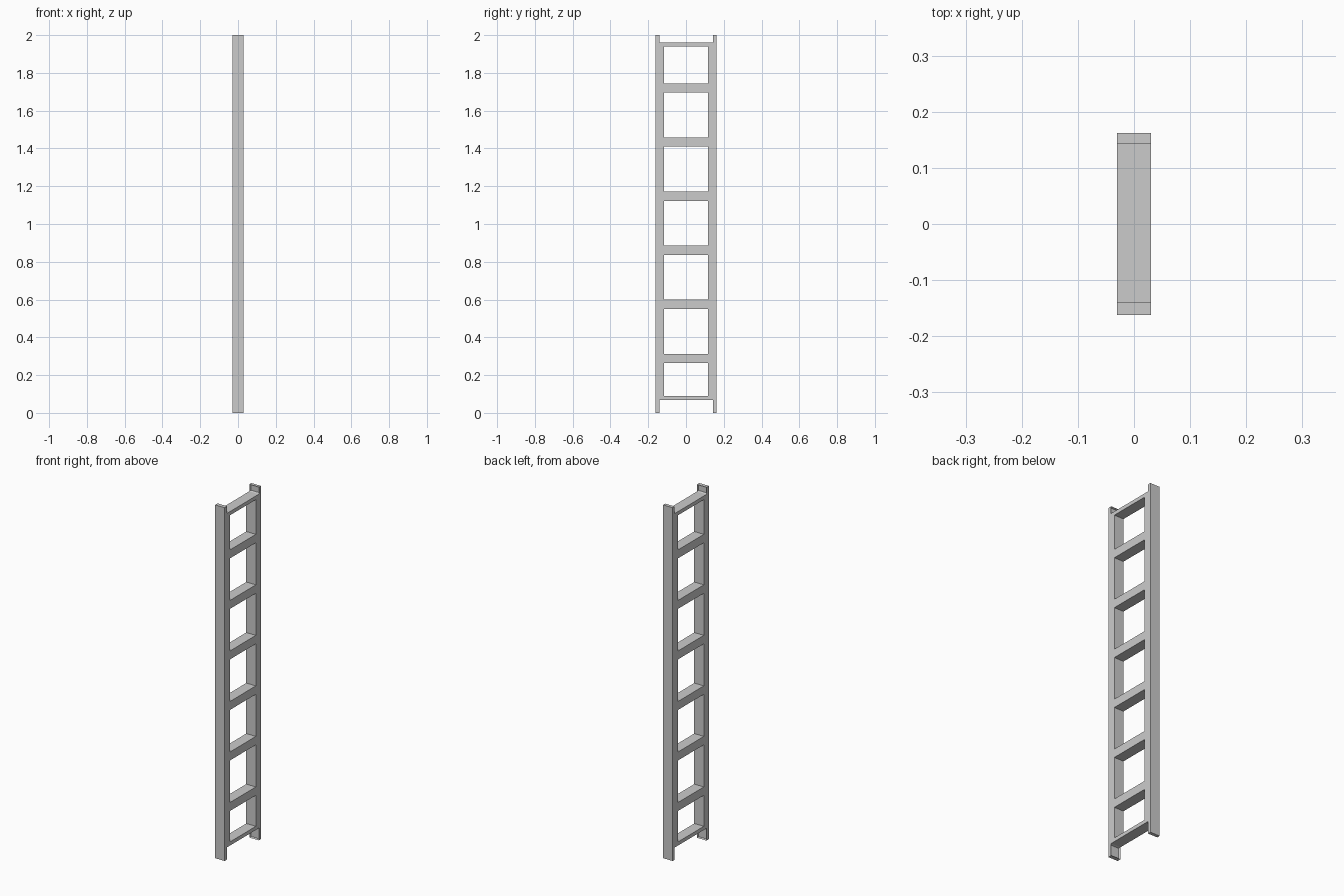
import bpy, bmesh

if "Cube" in bpy.data.objects:
    bpy.data.objects.remove(bpy.data.objects["Cube"])

HALF_X = 0.03
# Grid lines across the ladder and up its height
YS = [-0.162, -0.14, -0.1165, 0.1165, 0.1435, 0.162]
ZS = [0, 0.069, 0.09]
for k in range(6):                      # six evenly spaced middle rungs
    z = 0.265 + 0.286 * k
    ZS += [z, z + 0.048]
ZS += [1.939, 1.96, 2.0]
COLS, ROWS = len(YS) - 1, len(ZS) - 1


def filled(i, j):
    """Is grid cell (i, j) part of the ladder?"""
    if not (0 <= i < COLS and 0 <= j < ROWS):
        return False
    if i in (0, COLS - 1):              # outer plates run full height
        return True
    if j in (0, ROWS - 1):              # open between the end prongs
        return False
    return i != 2 or j % 2 == 1         # inner rails, and rungs on odd rows


bm = bmesh.new()
cache = {}


def vert(side, i, j):
    key = (side, i, j)
    if key not in cache:
        cache[key] = bm.verts.new((side * HALF_X, YS[i], ZS[j]))
    return cache[key]


# Rails and rungs as one welded frame
for i in range(COLS):
    for j in range(ROWS):
        if not filled(i, j):
            continue
        ring = [(i, j), (i + 1, j), (i + 1, j + 1), (i, j + 1)]
        bm.faces.new([vert(1, *c) for c in ring])
        bm.faces.new([vert(-1, *c) for c in reversed(ring)])
        neighbours = [(i, j - 1), (i + 1, j), (i, j + 1), (i - 1, j)]
        for n, cell in enumerate(neighbours):
            if not filled(*cell):
                a, b = ring[n], ring[(n + 1) % 4]
                bm.faces.new([vert(1, *b), vert(1, *a), vert(-1, *a), vert(-1, *b)])
bmesh.ops.recalc_face_normals(bm, faces=bm.faces[:])

# Shallow pockets on the inner faces of the end prongs
pockets = []
for f in bm.faces:
    c = f.calc_center_median()
    if f.normal.y * c.y < -0.1 and (c.z < ZS[1] or c.z > ZS[-2]):
        pockets.append(f)
bmesh.ops.inset_individual(bm, faces=pockets, thickness=0.005, depth=-0.01)

mesh = bpy.data.meshes.new("ladder_frame")
bm.to_mesh(mesh)
bm.free()
ladder = bpy.data.objects.new("ladder_frame", mesh)
bpy.context.collection.objects.link(ladder)
